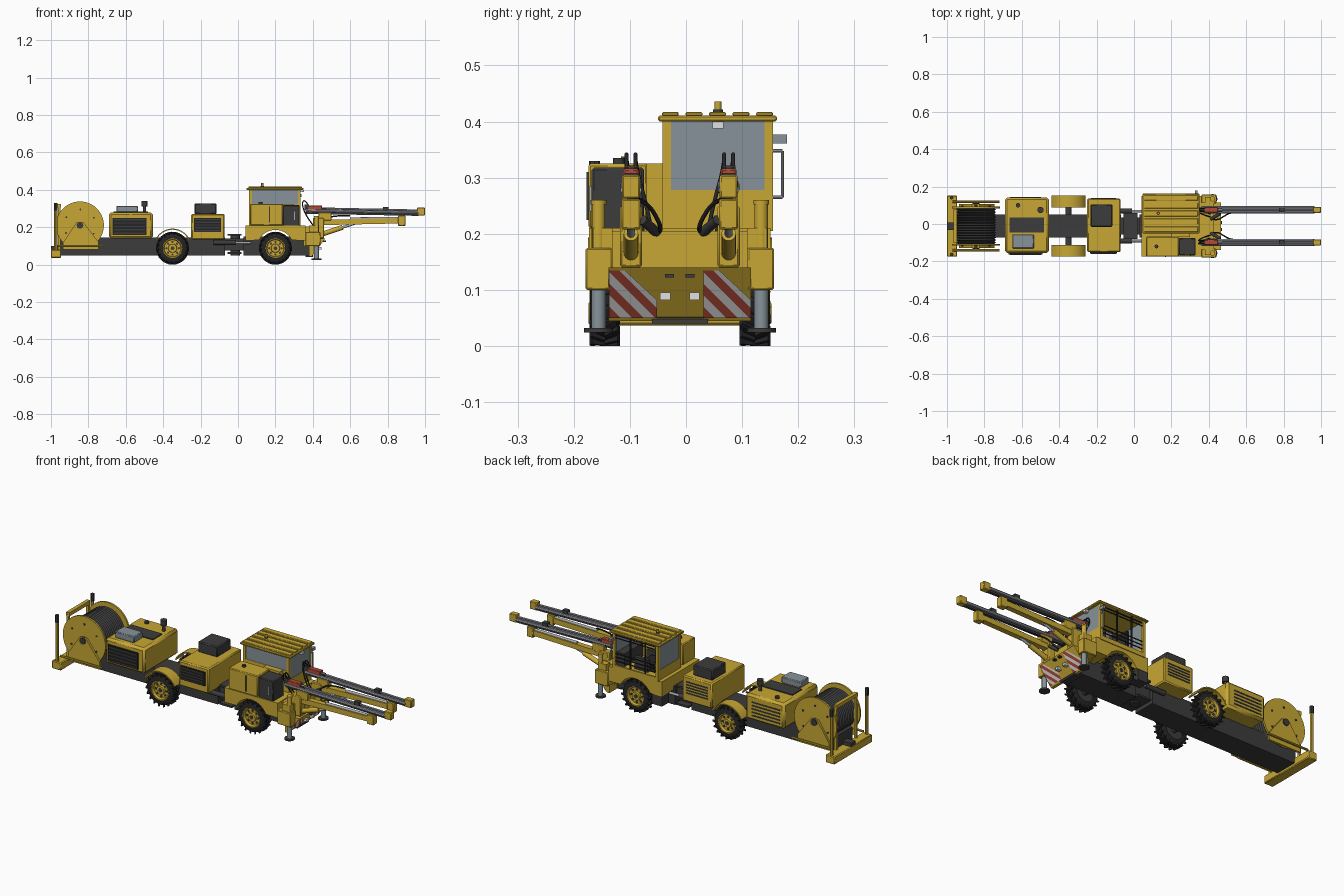
import bpy, bmesh, math
from math import sin, cos, pi, radians
from mathutils import Vector, Matrix

old = bpy.data.objects.get("Cube")
if old:
    bpy.data.objects.remove(old, do_unlink=True)

def material(name, r, g, b):
    m = bpy.data.materials.new(name)
    m.use_nodes = True
    m.diffuse_color = (r, g, b, 1)
    m.node_tree.nodes["Principled BSDF"].inputs["Base Color"].default_value = (r, g, b, 1)
    return m

YELLOW = material("machine yellow", .58, .39, .035)
DARK = material("dark grey", .045, .045, .047)
BLACK = material("rubber black", .018, .018, .018)
GLASS = material("glass grey", .24, .29, .32)
STEEL = material("steel", .36, .38, .42)
WHITE = material("white", .75, .75, .75)
RED = material("red", .45, .07, .04)

MID = -.011          # centre line of the vehicle
SIDES = (-1, 1)
made = []

def finish(name, bm, *mats):
    bmesh.ops.recalc_face_normals(bm, faces=bm.faces)
    me = bpy.data.meshes.new(name)
    bm.to_mesh(me)
    bm.free()
    ob = bpy.data.objects.new(name, me)
    for m in mats:
        me.materials.append(m)
    bpy.context.collection.objects.link(ob)
    made.append(ob)
    return ob

def box(name, x, y, z, mat, bevel=0):
    """Box from three (low, high) ranges."""
    bm = bmesh.new()
    c = [(r[0] + r[1]) / 2 for r in (x, y, z)]
    s = [r[1] - r[0] for r in (x, y, z)]
    bmesh.ops.create_cube(bm, size=1, matrix=Matrix.Translation(c) @ Matrix.Diagonal((*s, 1)))
    ob = finish(name, bm, mat)
    if bevel:
        mod = ob.modifiers.new("bevel", 'BEVEL')
        mod.width = bevel
    return ob

def rod(name, a, b, r, mat, sides=16):
    a, b = Vector(a), Vector(b)
    d = b - a
    bm = bmesh.new()
    m = Matrix.Translation((a + b) / 2) @ d.to_track_quat('Z', 'Y').to_matrix().to_4x4()
    if sides == 4:
        m = m @ Matrix.Rotation(pi / 4, 4, 'Z')
    bmesh.ops.create_cone(bm, cap_ends=True, segments=sides, radius1=r, radius2=r,
                          depth=d.length, matrix=m)
    return finish(name, bm, mat)

def prism(name, pts, y, mat):
    """Side profile (x, z) extruded across y."""
    bm = bmesh.new()
    f = bm.faces.new([bm.verts.new((px, y[0], pz)) for px, pz in pts])
    new = bmesh.ops.extrude_face_region(bm, geom=[f])["geom"]
    bmesh.ops.translate(bm, vec=(0, y[1] - y[0], 0),
                        verts=[v for v in new if isinstance(v, bmesh.types.BMVert)])
    return finish(name, bm, mat)

def lathe(name, pts, centre, mat, steps=40):
    """Profile (radius, y) turned around the y axis."""
    bm = bmesh.new()
    vs = [bm.verts.new((r, y, 0)) for r, y in pts]
    es = [bm.edges.new(p) for p in zip(vs, vs[1:])]
    bmesh.ops.spin(bm, geom=vs + es, cent=(0, 0, 0), axis=(0, 1, 0), angle=2 * pi, steps=steps)
    bmesh.ops.remove_doubles(bm, verts=bm.verts, dist=.00005)
    bmesh.ops.translate(bm, vec=centre, verts=bm.verts)
    return finish(name, bm, mat)

def hose(name, pts, r, mat):
    cu = bpy.data.curves.new(name, 'CURVE')
    cu.dimensions = '3D'
    cu.bevel_depth = r
    cu.bevel_resolution = 1
    cu.resolution_u = 6
    sp = cu.splines.new('NURBS')
    sp.points.add(len(pts) - 1)
    for p, co in zip(sp.points, pts):
        p.co = (*co, 1)
    sp.use_endpoint_u = True
    sp.order_u = 3
    cu.materials.append(mat)
    bpy.context.collection.objects.link(bpy.data.objects.new(name, cu))

def arc(cx, cz, r, a0, a1, n=14):
    steps = [radians(a0 + (a1 - a0) * i / n) for i in range(n + 1)]
    return [(cx + r * cos(a), cz + r * sin(a)) for a in steps]

def both(half0, half1, s):
    return tuple(sorted((MID + s * half0, MID + s * half1)))

# Wheels: tyre, chevron lugs, rim, hub and bolts
def wheel(name, x, s):
    c = (x, MID + s * .134, .088)
    w = .026
    lathe(name + "_tyre", [(.05, -w), (.07, -w), (.079, -w * .8), (.081, 0), (.079, w * .8),
                           (.07, w), (.05, w)], c, BLACK)
    bm = bmesh.new()
    for i in range(36):
        k = 1 if i % 2 else -1
        m = (Matrix.Translation(c) @ Matrix.Rotation(2 * pi * i / 36, 4, 'Y')
             @ Matrix.Translation((.08, k * .013, 0)) @ Matrix.Rotation(k * .6, 4, 'X')
             @ Matrix.Diagonal((.015, .029, .008, 1)))
        bmesh.ops.create_cube(bm, size=1, matrix=m)
    finish(name + "_lugs", bm, BLACK)
    lathe(name + "_rim", [(.052, s * .027), (.048, s * .027), (.044, s * .014), (.024, s * .014),
                          (.022, s * .024), (0, s * .024)], c, YELLOW, 32)
    lathe(name + "_inner_disc", [(.052, -s * .02), (0, -s * .02)], c, DARK, 32)
    for a in range(8):
        px, pz = x + .034 * cos(a * pi / 4), c[2] + .034 * sin(a * pi / 4)
        rod(name + "_bolt", (px, c[1] + s * .012, pz), (px, c[1] + s * .018, pz), .006, DARK, 8)
    rod(name + "_hub", (x, c[1], c[2]), (x, c[1] + s * .027, c[2]), .01, DARK)

for s in SIDES:
    side = "left" if s > 0 else "right"
    wheel("rear_wheel_" + side, -.35, s)
    wheel("front_wheel_" + side, .2, s)
    prism("rear_fender_" + side, arc(-.35, .092, .101, 25, 155) + arc(-.35, .092, .095, 155, 25),
          both(.1, .164, s), YELLOW)
for x in (-.35, .2):
    rod("axle", (x, MID - .12, .088), (x, MID + .12, .088), .016, DARK)

# Chassis and articulated joint
C = (MID - .062, MID + .062)
box("rear_chassis", (-.95, -.07), C, (.05, .145), DARK)
box("front_chassis", (.03, .4), C, (.05, .15), DARK)
box("joint_block", (-.07, .03), (MID - .045, MID + .045), (.075, .14), DARK)
rod("joint_pin", (-.015, MID, .05), (-.015, MID, .165), .025, DARK)
for z in (.062, .16):
    box("joint_plate", (-.055, .02), (MID - .07, MID + .07), (z - .005, z + .005), DARK)
for s in SIDES:
    y = MID + s * .08
    rod("steering_cylinder", (-.13, y, .118), (-.01, y, .118), .013, DARK)
    rod("steering_rod", (-.01, y, .118), (.07, y, .118), .007, STEEL)

# Cable reel with ribbed winding, flanges, cradle and guide frame
RX, RZ = -.845, .21
ribs = [(.108 if i % 2 else .098, -.095 + .19 * i / 28) for i in range(29)]
lathe("cable_winding", [(0, -.095)] + ribs + [(0, .095)], (RX, MID, RZ), DARK)
for s in SIDES:
    y = MID + s * .1
    rod("reel_flange", (RX, y - .005, RZ), (RX, y + .005, RZ), .128, YELLOW, 48)
    rod("reel_hub", (RX, y, RZ), (RX, y + s * .022, RZ), .018, DARK)
    prism("reel_cradle", [(RX - .09, .08), (RX + .1, .08), (RX + .1, .12), (RX + .02, .225),
                          (RX - .02, .225), (RX - .09, .12)], both(.105, .117, s), YELLOW)
    for k in range(6):
        a = k * pi / 3 + .5
        px, pz = RX + .085 * cos(a), RZ + .085 * sin(a)
        rod("flange_bolt", (px, y, pz), (px, y + s * .009, pz), .005, DARK, 8)
    rod("reel_guard_rail", (-.97, MID + s * .13, .1), (-.72, MID + s * .13, .1), .006, YELLOW, 8)
    rod("guide_post", (-.955, MID + s * .085, .08), (-.955, MID + s * .085, .315), .009, YELLOW, 4)
    rod("marker_post", (-.975, MID + s * .152, .07), (-.975, MID + s * .152, .29), .009, YELLOW, 8)
    rod("marker_cap", (-.975, MID + s * .152, .29), (-.975, MID + s * .152, .33), .01, DARK, 8)
rod("guide_crossbar", (-.955, MID - .09, .315), (-.955, MID + .09, .315), .014, YELLOW, 4)
box("rear_bumper", (-1, -.945), (MID - .163, MID + .163), (.037, .08), YELLOW, .004)
box("rear_hitch", (-1, -.94), (MID - .02, MID + .02), (.08, .1), DARK)

# Rear power pack and middle tank box with slatted side grilles
def grille(name, x, z, half):
    for s in SIDES:
        box(name, x, both(half - .01, half + .003, s), z, BLACK)
        for i in range(5):
            zz = z[0] + (z[1] - z[0]) * (i + .5) / 5
            box(name + "_slat", (x[0] + .006, x[1] - .006), both(half, half + .006, s),
                (zz - .004, zz + .003), DARK)

box("power_pack", (-.69, -.455), (MID - .145, MID + .153), (.14, .28), YELLOW, .012)
grille("power_pack_grille", (-.67, -.49), (.16, .25), .149)
box("power_pack_top_vent", (-.665, -.48), (MID - .035, MID + .045), (.275, .285), DARK)
box("cooler_box", (-.65, -.535), (-.13, -.055), (.28, .315), GLASS, .004)
rod("exhaust_pipe", (-.5, .075, .28), (-.5, .075, .315), .009, DARK)
rod("exhaust_cap", (-.5, .075, .312), (-.5, .075, .34), .017, DARK)
rod("filler_cap", (-.62, .1, .28), (-.62, .1, .29), .012, DARK)
box("tank_box", (-.25, -.072), (MID - .14, MID + .147), (.135, .272), YELLOW, .006)
grille("tank_grille", (-.235, -.09), (.175, .25), .143)
box("air_filter_box", (-.232, -.115), (-.015, .105), (.27, .328), DARK, .005)

# Front body with wheel arches
skirt = [(.04, .21), (.36, .21), (.36, .13)] + arc(.2, .088, .098, 26, 154) + [(.04, .13)]
prism("front_body", skirt, (MID - .162, MID + .162), YELLOW)
box("front_platform", (.35, .425), (MID - .125, MID + .125), (.1, .205), YELLOW)
box("step", (.04, .1), (MID + .1, MID + .16), (.075, .13), DARK)

# Right side cabinet and control box
box("side_cabinet", (.065, .24), (-.174, -.068), (.21, .325), YELLOW, .004)
box("cabinet_seam", (.165, .172), (-.177, -.17), (.225, .31), DARK)
box("control_box", (.24, .33), (-.168, -.075), (.205, .318), DARK, .004)
box("control_box_handle", (.3, .306), (-.172, -.166), (.24, .285), STEEL)
rod("cabinet_cap", (.12, -.12, .325), (.12, -.12, .335), .01, DARK)
box("cabinet_bracket", (.2, .3), (-.07, -.04), (.21, .325), YELLOW)

# Cab: lower panels, posts, glass, open left side, seat and roof
CX, CY = (.06, .335), (-.042, .155)
box("cab_floor", CX, CY, (.205, .218), YELLOW)
box("cab_front_panel", (.325, .335), CY, (.21, .278), YELLOW)
box("cab_rear_panel", (.06, .07), CY, (.21, .265), YELLOW)
box("cab_right_panel", CX, (-.042, -.034), (.21, .325), YELLOW)
for x in ((.06, .075), (.32, .335)):
    for y in ((-.042, -.027), (.14, .155)):
        box("cab_post", x, y, (.21, .402), YELLOW)
box("windscreen", (.327, .333), (-.03, .145), (.276, .4), GLASS)
box("rear_window", (.063, .069), (-.03, .145), (.263, .4), GLASS)
box("right_window", (.07, .325), (-.04, -.034), (.323, .4), GLASS)
box("cab_left_sill", CX, (.145, .155), (.21, .228), YELLOW)
for z in (.25, .27, .29, .375, .39):
    rod("side_guard_bar", (.07, .149, z), (.325, .149, z), .003, BLACK, 8)
for x in (.14, .23):
    rod("side_guard_upright", (x, .149, .22), (x, .149, .4), .004, BLACK, 8)
box("seat_base", (.12, .19), (.02, .09), (.215, .25), BLACK, .005)
box("seat_cushion", (.11, .2), (.015, .095), (.25, .268), BLACK, .006)
box("seat_back", (.105, .125), (.015, .095), (.265, .36), BLACK, .006)
for y in (0, .105):
    box("control_console", (.15, .23), (y - .01, y + .01), (.215, .285), DARK)
box("dashboard", (.28, .325), (-.03, .13), (.22, .29), DARK)
box("cab_roof", (.045, .35), (-.05, .162), (.4, .411), YELLOW, .003)
for i in range(5):
    y = -.043 + i * .042
    box("roof_rib", (.055, .342), (y, y + .03), (.41, .417), YELLOW, .002)
rod("beacon_base", (.13, .057, .415), (.13, .057, .422), .009, DARK)
rod("beacon", (.13, .057, .421), (.13, .057, .436), .006, YELLOW)
box("roof_lamp", (.335, .354), (.047, .067), (.388, .4), WHITE)
box("mirror", (.325, .34), (.154, .18), (.361, .377), GLASS)
for a, b in (((.154, .348), (.172, .348)), ((.172, .348), (.172, .265)), ((.172, .265), (.154, .265))):
    rod("grab_rail", (.33, *a), (.33, *b), .003, STEEL, 8)

# Sloped front blade with diagonal hazard stripes
slope = lambda z: .395 + (z - .045) * .75
prism("front_blade", [(.38, .045), (slope(.045), .045), (slope(.14), .14), (.38, .14)],
      (MID - .127, MID + .127), YELLOW)
box("blade_edge", (.36, .4), (MID - .05, MID + .05), (.04, .048), DARK)
for y0 in (-.137, .031):
    bm = bmesh.new()
    outline = ((0, .05), (.085, .05), (.085, .082), (.028, .135), (0, .135))
    bm.faces.new([bm.verts.new((slope(z) + .003, y0 + y, z)) for y, z in outline])
    d = Vector((0, 1, 1)).normalized()
    base, step = Vector((0, y0, .05)), .0145
    for i in range(1, 9):
        bmesh.ops.bisect_plane(bm, geom=bm.verts[:] + bm.edges[:] + bm.faces[:],
                               plane_co=base + d * step * i, plane_no=d)
    for f in bm.faces:
        f.material_index = int((f.calc_center_median() - base).dot(d) / step) % 2
    finish("hazard_plate", bm, RED, WHITE)
for s in SIDES:
    y = MID + s * .026
    box("head_lamp", (.42, .446), (y - .009, y + .009), (.082, .095), WHITE)
    box("tow_eye", (.455, .47), (y - .026 * s * .3 - .008, y - .026 * s * .3 + .008), (.122, .128), DARK)

# Stabiliser legs
for s in SIDES:
    y = MID + s * .145
    box("stabiliser_arm", (.36, .44), both(.12, .168, s), (.1, .175), YELLOW, .003)
    box("stabiliser_bracket", (.38, .43), both(.12, .155, s), (.17, .21), YELLOW)
    rod("stabiliser_tube", (.42, y, .09), (.42, y, .255), .012, YELLOW)
    rod("stabiliser_cap", (.42, y, .252), (.42, y, .26), .014, YELLOW)
    rod("stabiliser_rod", (.42, y, .025), (.42, y, .1), .013, GLASS)
    rod("stabiliser_foot", (.42, y, .024), (.42, y, .032), .026, DARK)

# Two drilling booms, each with lift cylinder, feed beam and rock drill
for s in SIDES:
    y = MID + s * .087
    at = lambda x, z, dy=0: (x, y + dy, z)
    box("boom_mount", (.4, .46), (y - .02, y + .02), (.14, .25), YELLOW, .004)
    rod("boom_pivot", at(.44, .135), at(.44, .185), .014, DARK)
    rod("lift_cylinder", at(.44, .16), at(.56, .2), .013, YELLOW)
    rod("lift_rod", at(.56, .2), at(.64, .225), .007, STEEL)
    rod("boom_arm", at(.42, .225), at(.88, .235), .02, YELLOW, 4)
    rod("boom_inner", at(.6, .245), at(.88, .248), .008, STEEL)
    box("boom_head", (.855, .895), (y - .017, y + .017), (.208, .262), YELLOW, .003)
    box("feed_cradle", (.43, .5), (y - .016, y + .016), (.235, .28), YELLOW, .003)
    box("feed_clamp", (.44, .47), (y - .011, y + .011), (.278, .304), DARK)
    for dy in (-.011, .011):
        rod("feed_rail", at(.36, .289, dy), at(.965, .278, dy), .008, STEEL, 8)
    rod("feed_core", at(.36, .279), at(.965, .268), .01, DARK, 4)
    rod("drill_steel", at(.44, .301), at(.97, .29), .005, STEEL, 8)
    box("rock_drill", (.375, .45), (y - .014, y + .014), (.287, .316), RED, .003)
    box("drill_motor", (.355, .378), (y - .012, y + .012), (.292, .322), DARK)
    box("steel_guide", (.775, .805), (y - .012, y + .012), (.278, .308), DARK)
    box("feed_tip", (.957, 1), (y - .016, y + .016), (.263, .305), YELLOW, .003)
    rod("swing_cylinder", at(.4, .192, -s * .058), at(.46, .225, -s * .02), .009, DARK)
    rod("swing_joint", at(.4, .192, -s * .07), at(.4, .192, -s * .045), .012, DARK)
    for dy in (-.008, .008):
        hose("drill_hose", [at(.38, .31, dy), at(.355, .355, dy), at(.34, .32, dy),
                            at(.37, .25, dy - s * .02), at(.41, .2, dy - s * .03)], .0035, BLACK)
    hose("boom_hose", [at(.38, .2, -s * .04), at(.44, .2, -s * .06), at(.48, .25, -s * .035),
                       at(.52, .262, -s * .012), at(.6, .262, -s * .01)], .004, BLACK)

# Smooth curved parts, keep edges sharp
bpy.ops.object.select_all(action='DESELECT')
for ob in made:
    ob.select_set(True)
bpy.context.view_layer.objects.active = made[0]
bpy.ops.object.shade_smooth_by_angle(angle=radians(35))
